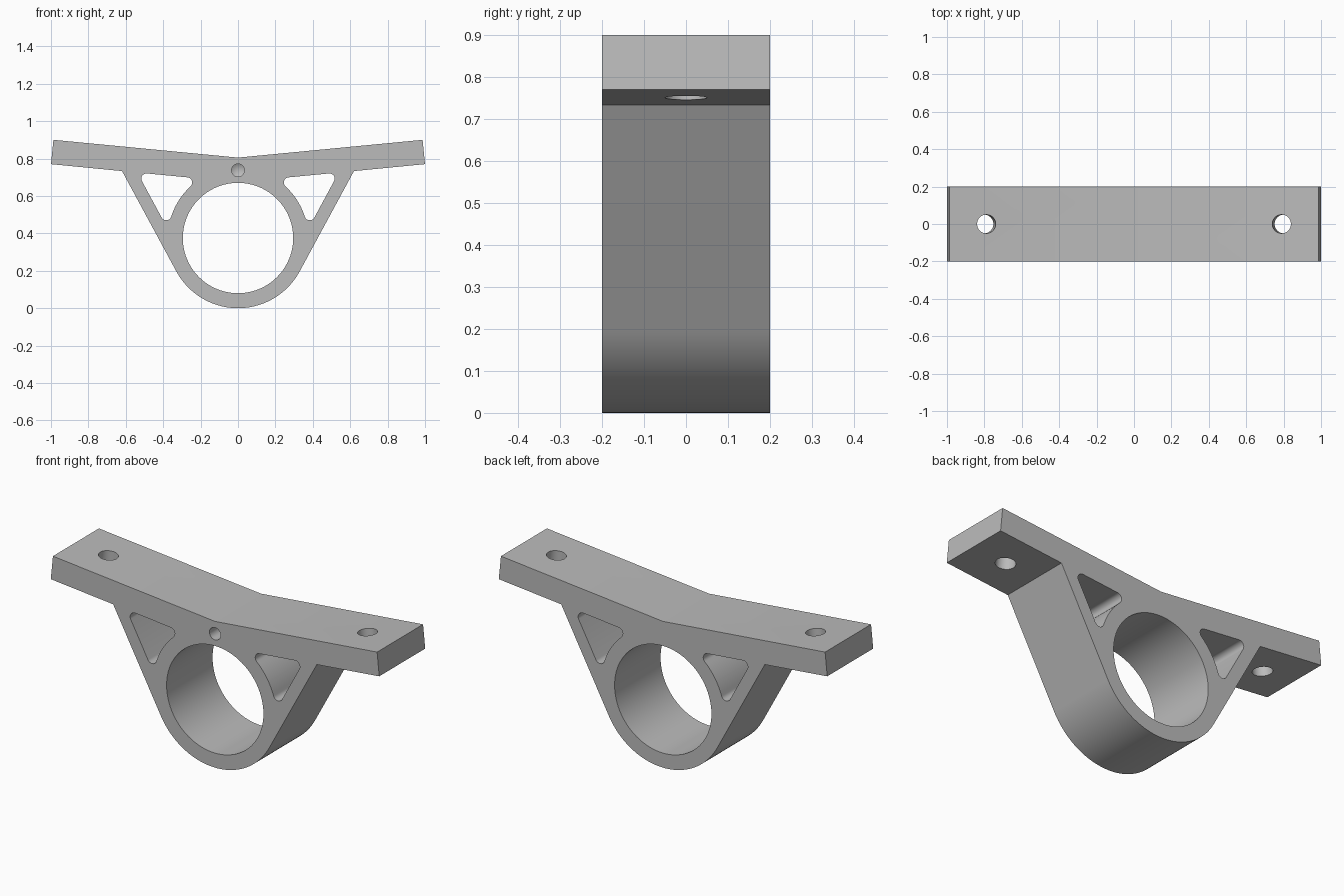
import bpy, bmesh, math
from mathutils import Vector, Matrix

if "Cube" in bpy.data.objects:
    bpy.data.objects.remove(bpy.data.objects["Cube"])

DEPTH = 0.4
BORE, HUB = 0.295, 0.375          # ring radii; the hub rests on z = 0
FILLET = 0.028
TILT = math.radians(5.5)          # slope of each wing
CENTRE = Vector((0, HUB))

grey = bpy.data.materials.new("plain_grey")
grey.use_nodes = True
COLOUR = (0.5, 0.5, 0.5, 1)
grey.diffuse_color = COLOUR
grey.node_tree.nodes["Principled BSDF"].inputs["Base Color"].default_value = COLOUR


def finish(name, bm):
    bmesh.ops.recalc_face_normals(bm, faces=bm.faces)
    mesh = bpy.data.meshes.new(name)
    bm.to_mesh(mesh)
    bm.free()
    mesh.materials.append(grey)
    obj = bpy.data.objects.new(name, mesh)
    bpy.context.collection.objects.link(obj)
    return obj


def prism(name, points, depth):
    """Extrude an x-z outline along y."""
    bm = bmesh.new()
    face = bm.faces.new([bm.verts.new((p[0], -depth / 2, p[1])) for p in points])
    ext = bmesh.ops.extrude_face_region(bm, geom=[face])
    moved = [v for v in ext["geom"] if isinstance(v, bmesh.types.BMVert)]
    bmesh.ops.translate(bm, verts=moved, vec=(0, depth, 0))
    return finish(name, bm)


def arc(centre, radius, start, end, steps):
    angles = [start + (end - start) * i / steps for i in range(steps + 1)]
    return [centre + radius * Vector((math.cos(a), math.sin(a))) for a in angles]


def mirrored(points):
    return [Vector((-p.x, p.y)) for p in reversed(points)]


def heading(v):
    return math.atan2(v.y, v.x)


# Body outline: right wing, leg tangent to the hub, hub arc, then the mirror
leg_top = Vector((0.62, 0.733))
reach = leg_top - CENTRE
leg_angle = heading(reach) - math.acos(HUB / reach.length)
right = [Vector((0.987, 0.9)), Vector((1.0, 0.77)), leg_top]
right += arc(CENTRE, HUB, leg_angle, -math.pi / 2, 32)
body = prism("pipe_bracket", [Vector((0, 0.805))] + right + mirrored(right)[1:], DEPTH)

# Window outline: wing underside, inside of leg and hub, with round corners
leg_n = Vector((math.cos(leg_angle), math.sin(leg_angle)))
top_n = Vector((-math.sin(TILT), math.cos(TILT)))
leg_d, top_d, hub_d = 0.307 - FILLET, 0.297 - FILLET, HUB + FILLET
det = leg_n.x * top_n.y - leg_n.y * top_n.x
outer = CENTRE + Vector((leg_d * top_n.y - top_d * leg_n.y,
                         top_d * leg_n.x - leg_d * top_n.x)) / det
low = CENTRE + leg_d * leg_n + math.sqrt(hub_d**2 - leg_d**2) * Vector((-leg_n.y, leg_n.x))
inner = CENTRE + top_d * top_n + math.sqrt(hub_d**2 - top_d**2) * Vector((top_n.y, -top_n.x))
low_a, inner_a = heading(low - CENTRE), heading(inner - CENTRE)
top_a = heading(top_n)
window = arc(outer, FILLET, top_a, leg_angle, 10)
window += arc(low, FILLET, leg_angle, low_a - math.pi, 12)
window += arc(CENTRE, HUB, low_a, inner_a, 14)[1:-1]
window += arc(inner, FILLET, inner_a + math.pi, top_a, 12)

cutters = [
    prism("bore_cutter", arc(CENTRE, BORE, 0, math.tau, 96)[:-1], 1),
    prism("left_window_cutter", window, 1),
    prism("right_window_cutter", mirrored(window), 1),
]

# Bolt holes square to each wing
for side, label in ((1, "left"), (-1, "right")):
    bm = bmesh.new()
    place = Matrix.Translation((side * 0.795, 0, 0.82)) @ Matrix.Rotation(-side * TILT, 4, "Y")
    bmesh.ops.create_cone(bm, cap_ends=True, segments=48, radius1=0.05,
                          radius2=0.05, depth=0.5, matrix=place)
    cutters.append(finish(label + "_bolt_hole_cutter", bm))

# Blind drilled hole in the front with a conical bottom
bm = bmesh.new()
rings = []
for y in (-0.3, -0.1):
    made = bmesh.ops.create_circle(
        bm, segments=32, radius=0.034,
        matrix=Matrix.Translation((0, y, 0.737)) @ Matrix.Rotation(math.pi / 2, 4, "X"))
    rings.append(made["verts"])
bm.faces.new(rings[0])
tip = bm.verts.new((0, -0.08, 0.737))
for i in range(32):
    j = (i + 1) % 32
    bm.faces.new((rings[0][i], rings[0][j], rings[1][j], rings[1][i]))
    bm.faces.new((rings[1][i], rings[1][j], tip))
cutters.append(finish("set_screw_cutter", bm))

# Cut every opening, then drop the cutters
bpy.context.view_layer.objects.active = body
body.select_set(True)
for cutter in cutters:
    cutter.hide_render = True
    mod = body.modifiers.new(cutter.name, "BOOLEAN")
    mod.operation, mod.solver, mod.object = "DIFFERENCE", "EXACT", cutter
    bpy.ops.object.modifier_apply(modifier=mod.name)
    bpy.data.objects.remove(cutter)

bpy.ops.object.shade_smooth_by_angle(angle=math.radians(30))
